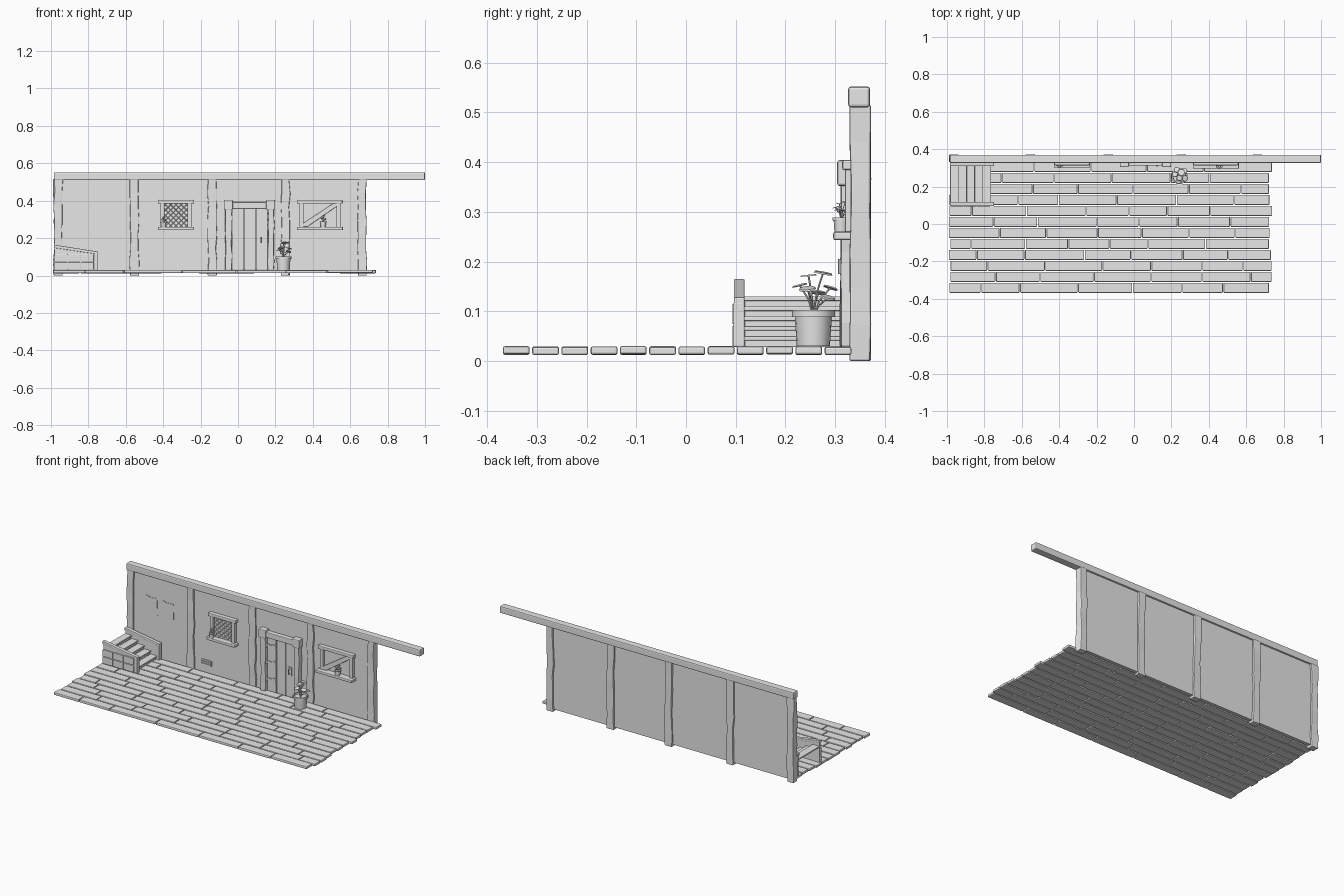
import bpy, bmesh, math, random
from mathutils import Vector, Matrix

random.seed(4)
if "Cube" in bpy.data.objects:
    bpy.data.objects.remove(bpy.data.objects["Cube"])

grey = bpy.data.materials.new("plain grey")
grey.use_nodes = True
grey.diffuse_color = (0.8, 0.8, 0.8, 1)
grey.node_tree.nodes["Principled BSDF"].inputs["Base Color"].default_value = (0.8, 0.8, 0.8, 1)


def finish(name, bm, bevel=0.0, smooth=False):
    bmesh.ops.recalc_face_normals(bm, faces=bm.faces)
    mesh = bpy.data.meshes.new(name)
    bm.to_mesh(mesh)
    bm.free()
    mesh.materials.append(grey)
    ob = bpy.data.objects.new(name, mesh)
    bpy.context.collection.objects.link(ob)
    if bevel:
        mod = ob.modifiers.new("soft edges", 'BEVEL')
        mod.width, mod.segments = bevel, 2
    if smooth:
        bpy.ops.object.select_all(action='DESELECT')
        ob.select_set(True)
        bpy.context.view_layer.objects.active = ob
        bpy.ops.object.shade_smooth_by_angle()
    return ob


def add_box(bm, x0, x1, y0, y1, z0, z1):
    mat = Matrix.Translation(((x0 + x1) / 2, (y0 + y1) / 2, (z0 + z1) / 2))
    return bmesh.ops.create_cube(bm, matrix=mat @ Matrix.Diagonal((x1 - x0, y1 - y0, z1 - z0, 1)))


def boxes(name, items, bevel=0.0):
    bm = bmesh.new()
    for item in items:
        add_box(bm, *item)
    return finish(name, bm, bevel)


def rough_timber(name, x0, x1, y0, y1, z0, z1, wobble=0.005):
    """Upright timber whose sides wander slightly."""
    bm = bmesh.new()
    add_box(bm, x0, x1, y0, y1, z0, z1)
    upright = [e for e in bm.edges if abs(e.verts[0].co.z - e.verts[1].co.z) > 0.01]
    bmesh.ops.subdivide_edges(bm, edges=upright, cuts=6, use_grid_fill=True)
    for v in bm.verts:
        v.co.x += random.uniform(-wobble, wobble)
        v.co.y += random.uniform(-wobble, wobble) * 0.3
    return finish(name, bm, 0.004)


def prism(name, points, y0, y1, bevel=0.0):
    """Outline in x and z, given thickness along y."""
    bm = bmesh.new()
    face = bm.faces.new([bm.verts.new((x, y0, z)) for x, z in points])
    out = bmesh.ops.extrude_face_region(bm, geom=[face])
    bmesh.ops.translate(bm, vec=(0, y1 - y0, 0), verts=[g for g in out["geom"] if isinstance(g, bmesh.types.BMVert)])
    return finish(name, bm, bevel)


def add_rod(bm, a, b, r, sides=6):
    a, b = Vector(a), Vector(b)
    mat = Matrix.Translation((a + b) / 2) @ (b - a).to_track_quat('Z', 'Y').to_matrix().to_4x4()
    bmesh.ops.create_cone(bm, cap_ends=True, segments=sides, radius1=r, radius2=r,
                          depth=(b - a).length, matrix=mat)


# Plank floor with staggered joints and ragged ends
rows, pitch, planks = 12, 0.0588, []
for r in range(rows):
    y = -0.37 + r * pitch
    x, end = -0.99 + random.uniform(0, 0.01), 0.735 + random.uniform(-0.012, 0.008)
    first = True
    while x < end - 0.01:
        step = random.uniform(0.1, 0.28) if first else random.uniform(0.2, 0.32)
        nxt = end if x + step > end - 0.08 else x + step
        dz = random.uniform(-0.001, 0.001)
        planks.append((x, nxt - 0.004, y + 0.002, y + pitch - 0.003, 0.013 + dz, 0.029 + dz))
        x, first = nxt, False
boxes("floor_planks", planks, 0.004)

# Wall, posts and long top beam
boxes("wall", [(-0.96, 0.665, 0.34, 0.36, 0.014, 0.52)])
for i, x in enumerate((-0.962, -0.555, -0.138, 0.253, 0.663)):
    rough_timber(f"wall_post_{i + 1}", x - 0.023, x + 0.023, 0.33, 0.371, 0, 0.515)
boxes("top_beam", [(-0.985, 1.0, 0.326, 0.37, 0.51, 0.552)], 0.006)

# Stairs rising towards the right end of the wall
steps = []
for i in range(5):
    x1, top = -0.765 - i * 0.043, 0.05 + i * 0.02
    steps.append((x1 - 0.046, x1, 0.115, 0.315, top - 0.009, top))
    steps.append((x1 - 0.012, x1 - 0.005, 0.118, 0.312, top - 0.022, top - 0.008))
boxes("stair_steps", steps, 0.002)
for side, y in (("front", 0.1), ("back", 0.314)):
    prism(f"stair_{side}_panel", [(-0.98, 0.028), (-0.755, 0.028), (-0.755, 0.115), (-0.98, 0.15)], y, y + 0.013)
    prism(f"stair_{side}_rail", [(-0.985, 0.148), (-0.748, 0.113), (-0.748, 0.128), (-0.985, 0.165)],
          y - 0.004, y + 0.018, 0.003)
    boxes(f"stair_{side}_end_post", [(-0.768, -0.748, y - 0.005, y + 0.018, 0.028, 0.118)], 0.003)
facing = [(x, x + 0.069, 0.093, 0.103, z, z + 0.041)
          for x in (-0.982, -0.911, -0.84) for z in (0.03, 0.074)]
boxes("stair_front_boards", facing, 0.002)

# Door with planks, frame, lintel and ironwork
boxes("door_planks", [(-0.032 + i * 0.064, 0.03 + i * 0.064, 0.326, 0.342, 0.03, 0.36) for i in range(3)], 0.003)
rough_timber("door_left_jamb", 0.16, 0.193, 0.311, 0.342, 0.028, 0.365, 0.003)
rough_timber("door_right_jamb", -0.068, -0.034, 0.311, 0.342, 0.028, 0.365, 0.003)
boxes("door_lintel", [(-0.04, 0.165, 0.312, 0.342, 0.358, 0.392)], 0.004)
boxes("lintel_blocks", [(x, x + 0.048, 0.304, 0.342, 0.352, 0.404) for x in (-0.076, 0.15)], 0.005)
bm = bmesh.new()
for z in (0.105, 0.208, 0.31):
    add_box(bm, -0.032, 0.018, 0.321, 0.328, z - 0.006, z + 0.006)
    add_rod(bm, (0.017, 0.321, z), (0.017, 0.328, z), 0.014, 8)
    add_rod(bm, (-0.032, 0.322, z - 0.014), (-0.032, 0.322, z + 0.014), 0.005)
finish("door_hinges", bm)
bm = bmesh.new()
add_box(bm, 0.112, 0.136, 0.321, 0.328, 0.165, 0.215)
add_rod(bm, (0.124, 0.31, 0.175), (0.124, 0.31, 0.205), 0.004)
for z in (0.177, 0.203):
    add_rod(bm, (0.124, 0.31, z), (0.124, 0.324, z), 0.004)
finish("door_handle", bm)


# Window frames
def window(name, x0, x1, sill_y):
    boxes(f"{name}_pane", [(x0 + 0.02, x1 - 0.02, 0.334, 0.342, 0.255, 0.39)])
    boxes(f"{name}_stiles", [(x, x + 0.022, 0.32, 0.342, 0.255, 0.392) for x in (x0 + 0.01, x1 - 0.032)], 0.003)
    boxes(f"{name}_head", [(x0, x1, 0.314, 0.342, 0.384, 0.404)], 0.004)
    boxes(f"{name}_sill", [(x0 - 0.003, x1 + 0.003, sill_y, 0.342, 0.243, 0.26)], 0.004)


window("lattice_window", -0.425, -0.238, 0.302)
window("braced_window", 0.318, 0.558, 0.296)

# Diagonal lattice clipped to its pane
bm = bmesh.new()
ax, bx, az, bz = -0.393, -0.27, 0.26, 0.385
for slope in (1, -1):
    for i in range(-5, 6):
        mid = (az + bz) / 2 + i * 0.028
        ends = []
        for edge in (az, bz):
            ends.append((ax + bx) / 2 + (edge - mid) * slope)
        lo, hi = max(min(ends), ax), min(max(ends), bx)
        if hi - lo > 0.005:
            z_at = lambda x: mid + (x - (ax + bx) / 2) * slope
            add_rod(bm, (lo, 0.333, z_at(lo)), (hi, 0.333, z_at(hi)), 0.002, 4)
finish("window_lattice", bm)
prism("window_brace", [(0.345, 0.26), (0.37, 0.26), (0.532, 0.372), (0.532, 0.386), (0.51, 0.386), (0.345, 0.278)],
      0.322, 0.336, 0.003)

# Wall vent and pinned paper sheets
boxes("vent_frame", [(-0.485, -0.415, 0.334, 0.342, z, z + 0.008) for z in (0.068, 0.08, 0.092)]
      + [(x, x + 0.006, 0.334, 0.342, 0.068, 0.1) for x in (-0.485, -0.421)])
for name, x, z in (("right", -0.86, 0.285), ("left", -0.75, 0.28)):
    prism(f"{name}_paper_sheet", [(x, z), (x + 0.04, z + 0.005), (x + 0.08, z - 0.003), (x + 0.076, z + 0.1),
                                  (x + 0.035, z + 0.096), (x + 0.003, z + 0.104)], 0.3375, 0.341)


# Potted plants with round tilted leaves
def plant(name, x, y, z, s, leaves):
    bm = bmesh.new()
    profile = [(0, 0), (0.034, 0), (0.038, 0.06), (0.044, 0.06), (0.044, 0.074),
               (0.037, 0.074), (0.035, 0.064), (0, 0.064)]
    verts = [bm.verts.new((r * s, 0, h * s)) for r, h in profile]
    edges = [bm.edges.new(pair) for pair in zip(verts, verts[1:])]
    bmesh.ops.spin(bm, geom=verts + edges, axis=(0, 0, 1), cent=(0, 0, 0), steps=20, angle=math.tau)
    bmesh.ops.remove_doubles(bm, verts=bm.verts, dist=0.0001)
    bmesh.ops.translate(bm, verts=bm.verts, vec=(x, y, z))
    finish(f"{name}_pot", bm, 0, True)
    bm = bmesh.new()
    base = Vector((x, y, z + 0.06 * s))
    for dx, dy, h, r in leaves:
        tip = Vector((x, y, z)) + Vector((dx, dy, h)) * s
        bend = base.lerp(tip, 0.55) - Vector((dx, dy, 0)) * 0.2 * s
        add_rod(bm, base, bend, 0.002 * s)
        add_rod(bm, bend, tip, 0.002 * s)
        tilt = Vector((dx * 9, dy * 9, 1)).normalized().to_track_quat('Z', 'Y').to_matrix().to_4x4()
        bmesh.ops.create_cone(bm, cap_ends=True, segments=10, radius1=r * s, radius2=r * 0.9 * s,
                              depth=0.003 * s, matrix=Matrix.Translation(tip) @ tilt)
    finish(f"{name}_leaves", bm)


sprigs = [(0.01, 0.02, 0.15, 0.02), (-0.005, -0.028, 0.125, 0.016), (-0.025, 0.01, 0.11, 0.016),
          (0.03, -0.012, 0.118, 0.018), (-0.015, 0.035, 0.12, 0.016), (0.028, 0.03, 0.1, 0.016),
          (0, -0.01, 0.145, 0.017)]
plant("floor_plant", 0.243, 0.256, 0.03, 0.98, sprigs)
plant("lattice_window_plant", -0.398, 0.314, 0.259, 0.36, sprigs)
plant("braced_window_plant", 0.455, 0.312, 0.259, 0.4, sprigs)
